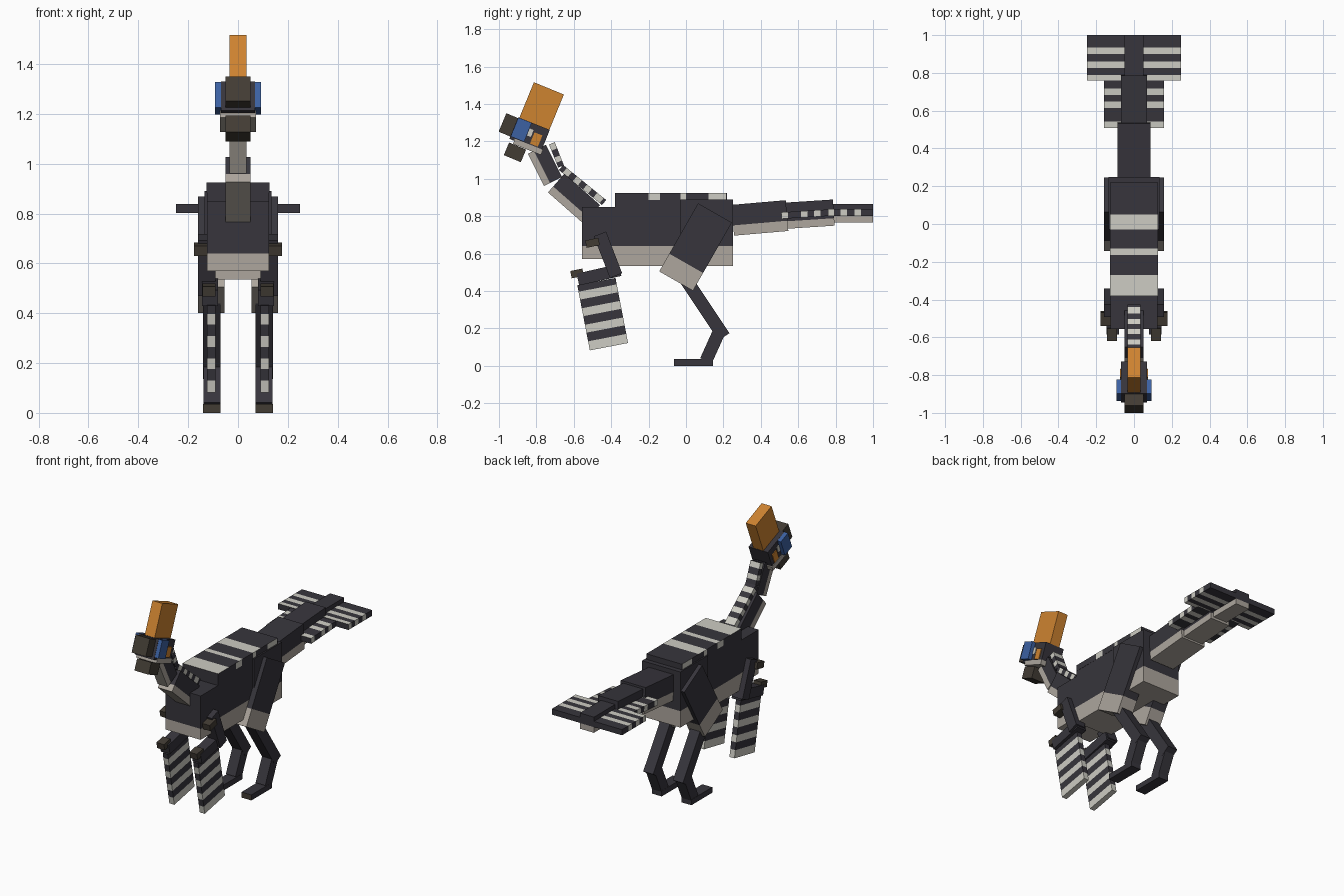
import bpy, bmesh
from mathutils import Matrix, Vector

if "Cube" in bpy.data.objects:
    bpy.data.objects.remove(bpy.data.objects["Cube"])


def linear(c):
    c /= 255
    return c / 12.92 if c <= 0.04045 else ((c + 0.055) / 1.055) ** 2.4


def material(name, *rgb):
    m = bpy.data.materials.new(name)
    m.diffuse_color = [linear(c) for c in rgb] + [1]
    m.use_nodes = True
    m.node_tree.nodes["Principled BSDF"].inputs["Base Color"].default_value = m.diffuse_color
    return m


DARK = material("charcoal", 55, 53, 60)
WHITE = material("off_white", 205, 204, 195)
BEIGE = material("beige", 173, 166, 157)
ORANGE = material("orange", 206, 131, 48)
BLUE = material("blue", 60, 97, 162)
HORN = material("horn_brown", 66, 60, 52)


def slab(name, a, b, thick, x0, x1, mats, s_cuts=(), t_cuts=(), rule=None):
    """Box whose centreline runs from a to b in the (y, z) plane.
    s is the distance along it, t the height above its lower face."""
    d = Vector((0, b[0] - a[0], b[1] - a[1]))
    length = d.length
    d.normalize()
    n = Vector((1, 0, 0)).cross(d)
    bm = bmesh.new()
    bmesh.ops.create_cube(bm, size=1)
    for v in bm.verts:
        v.co = Vector((x0 + (v.co.x + 0.5) * (x1 - x0),
                       (v.co.y + 0.5) * length, (v.co.z + 0.5) * thick))
    for cuts, axis in ((s_cuts, Vector((0, 1, 0))), (t_cuts, Vector((0, 0, 1)))):
        for c in cuts:
            bmesh.ops.bisect_plane(bm, geom=bm.verts[:] + bm.edges[:] + bm.faces[:],
                                   plane_co=axis * c, plane_no=axis)
    bm.normal_update()
    if rule:
        for f in bm.faces:
            p = f.calc_center_median()
            f.material_index = int(rule(p.y, p.z, f.normal))
    origin = Vector((0, a[0], a[1])) - n * thick / 2
    frame = Matrix((Vector((1, 0, 0)), d, n)).transposed().to_4x4()
    bm.transform(Matrix.Translation(origin) @ frame)
    me = bpy.data.meshes.new(name)
    bm.to_mesh(me)
    bm.free()
    for m in mats:
        me.materials.append(m)
    ob = bpy.data.objects.new(name, me)
    bpy.context.collection.objects.link(ob)
    return ob


def bellied(name, a, b, thick, half, belly):
    """Dark centred part with a beige underside."""
    slab(name, a, b, thick, -half, half, (DARK, BEIGE), t_cuts=(belly,),
         rule=lambda s, t, n: t < belly)


def inside(s, bands):
    return any(lo < s < hi for lo, hi in bands)


def striped(name, a, b, thick, x0, x1, bands):
    """Dark part with white bands across its length."""
    slab(name, a, b, thick, x0, x1, (DARK, WHITE), s_cuts=[c for p in bands for c in p],
         rule=lambda s, t, n: inside(s, bands))


def plain(name, a, b, thick, x0, x1, mat):
    slab(name, a, b, thick, x0, x1, (mat,))


# Trunk, tail and neck
bellied("chest", (-.555, .71), (-.38, .71), .28, .125, .07)
bellied("body", (-.38, .712), (-.03, .712), .355, .125, .105)
bellied("hips", (-.03, .712), (.25, .712), .355, .135, .105)
bellied("tail_base", (.25, .778), (.54, .803), .165, .088, .055)
bellied("tail_middle", (.53, .802), (.79, .819), .14, .07, .04)
bellied("tail_tip", (.785, .815), (1, .815), .10, .05, .036)
bellied("lower_neck", (-.694, .977), (-.503, .809), .133, .05, .042)
bellied("upper_neck", (-.797, 1.157), (-.711, .985), .107, .035, .035)

# Striped back plate: top and edges carry different bands
top_bands = ((0, .11), (.215, .25), (.35, .43))
edge_bands = ((.18, .24), (.35, .38), (.50, .595))
slab("back_plate", (-.38, .905), (.22, .905), .04, -.126, .126, (DARK, WHITE),
     s_cuts=[c for p in top_bands + edge_bands for c in p],
     rule=lambda s, t, n: inside(s, top_bands if n.z > .5 else edge_bands))

# Mane
striped("lower_mane", (-.668, 1.06), (-.438, .873), .035, -.035, .035,
        ((.025, .06), (.095, .13), (.165, .2), (.235, .28)))
striped("upper_mane", (-.717, 1.189), (-.668, 1.066), .033, -.035, .035,
        ((.0, .035), (.075, .105)))

# Head
plain("head", (-.921, 1.271), (-.752, 1.203), .125, -.068, .068, DARK)
plain("crest", (-.733, 1.483), (-.834, 1.237), .173, -.035, .035, ORANGE)
plain("upper_beak", (-.981, 1.301), (-.912, 1.272), .107, -.05, .05, HORN)
plain("lower_beak", (-.96, 1.16), (-.869, 1.122), .073, -.05, .05, HORN)
plain("jaw", (-.92, 1.20), (-.77, 1.141), .03, -.072, .072, BEIGE)

# Paired parts
for side, sgn in (("left", 1), ("right", -1)):
    def span(x0, x1):
        return (x0, x1) if sgn > 0 else (-x1, -x0)

    # Face
    plain(side + "_wattle", (-.917, 1.277), (-.845, 1.248), .11, *span(.04, .093), BLUE)
    plain(side + "_eye", (-.822, 1.218), (-.78, 1.201), .065, *span(.066, .073), ORANGE)
    plain(side + "_eye_corner", (-.843, 1.25), (-.822, 1.242), .04, *span(.066, .072), WHITE)

    # Arm and striped wing
    plain(side + "_upper_arm", (-.46, .705), (-.374, .482), .07, *span(.09, .16), DARK)
    plain(side + "_forearm", (-.578, .461), (-.353, .512), .065, *span(.08, .145), DARK)
    striped(side + "_wing", (-.479, .45), (-.412, .102), .208, *span(.09, .125),
            ((.035, .078), (.125, .168), (.215, .258), (.305, .36)))
    plain(side + "_hand_claw", (-.615, .487), (-.55, .50), .04, *span(.09, .143), HORN)
    plain(side + "_shoulder_claw", (-.535, .65), (-.465, .665), .04, *span(.12, .177), HORN)

    # Leg
    slab(side + "_thigh", (.155, .817), (-.053, .453), .208, *span(.055, .16),
         (DARK, BEIGE), s_cuts=(.31,), rule=lambda s, t, n: s > .31)
    plain(side + "_shin", (0, .46), (.203, .155), .07, *span(.07, .14), DARK)
    plain(side + "_ankle", (.182, .193), (.107, .027), .068, *span(.071, .139), DARK)
    slab(side + "_foot", (-.065, .0175), (.145, .0175), .035, *span(.07, .14),
         (DARK, HORN), rule=lambda s, t, n: n.y < -.5)

    # Tail fans
    striped(side + "_inner_fan", (.51, .803), (.79, .82), .035, *span(.04, .16),
            ((0, .035), (.105, .14), (.175, .21)))
    striped(side + "_outer_fan", (.76, .82), (1, .82), .036, *span(.04, .248),
            ((0, .03), (.065, .10), (.14, .175)))
